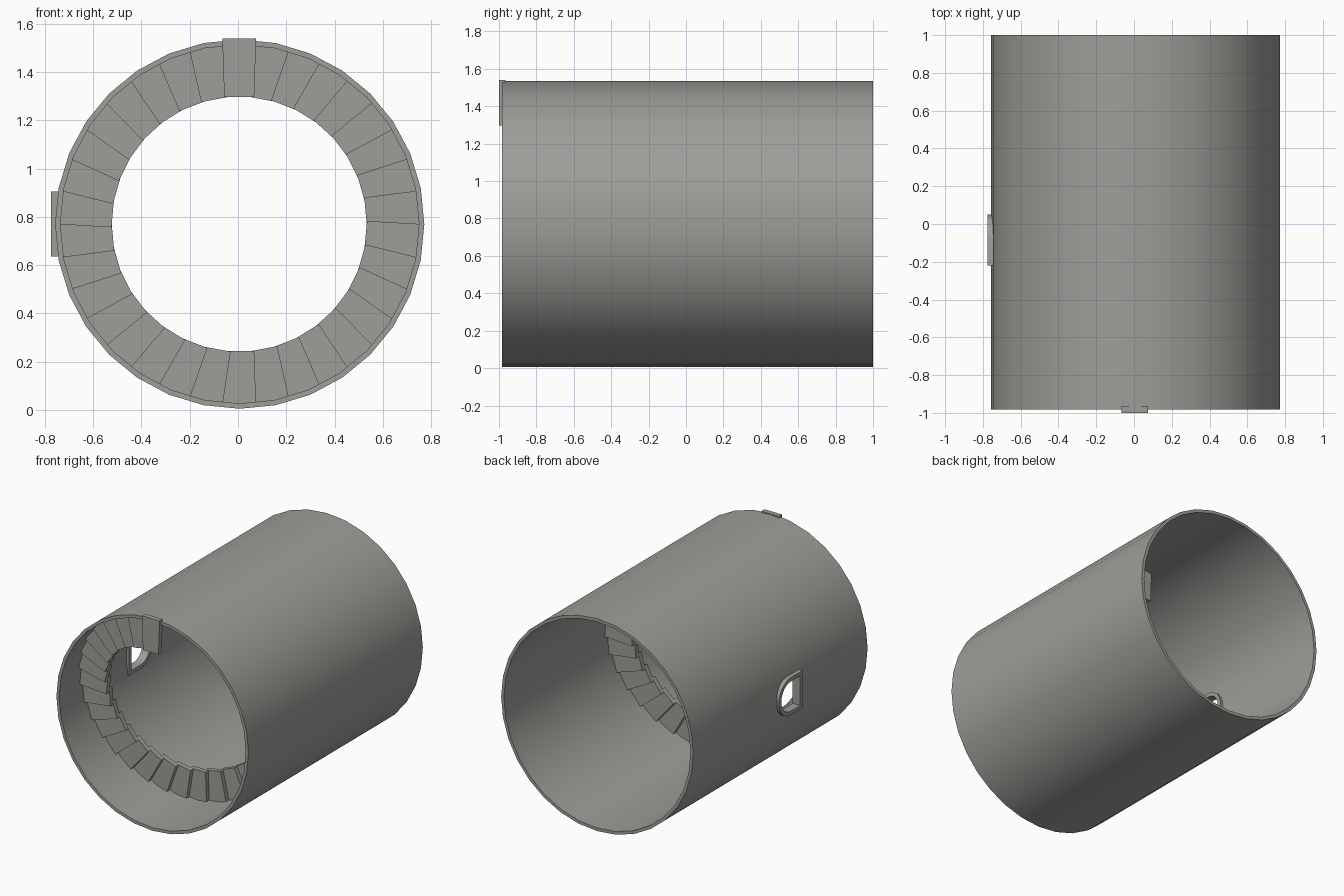
import bpy, bmesh, math
from mathutils import Matrix, Vector

if "Cube" in bpy.data.objects:
    bpy.data.objects.remove(bpy.data.objects["Cube"])

CX, CZ = 0.007, 0.77            # tower axis (runs along y)
R_OUT, R_IN = 0.765, 0.743
Y0, Y1 = -0.983, 1.0
SIDES = 32
STEPS_PER_TURN = 34
RISE = 1.07 / STEPS_PER_TURN

stone = bpy.data.materials.new("grey_stone")
stone.diffuse_color = (0.34, 0.345, 0.32, 1)
stone.use_nodes = True
stone.node_tree.nodes["Principled BSDF"].inputs["Base Color"].default_value = stone.diffuse_color


def finish(name, bm):
    bmesh.ops.recalc_face_normals(bm, faces=bm.faces[:])
    me = bpy.data.meshes.new(name)
    bm.to_mesh(me)
    bm.free()
    ob = bpy.data.objects.new(name, me)
    bpy.context.collection.objects.link(ob)
    me.materials.append(stone)
    return ob


def smooth(ob, deg=35):
    bpy.ops.object.select_all(action='DESELECT')
    ob.select_set(True)
    bpy.context.view_layer.objects.active = ob
    bpy.ops.object.shade_smooth_by_angle(angle=math.radians(deg))


def loft(bm, loops):
    """Join closed point loops of equal length, wrapping last to first."""
    rows = [[bm.verts.new(p) for p in loop] for loop in loops]
    n = len(rows[0])
    for a, b in zip(rows, rows[1:] + rows[:1]):
        for i in range(n):
            j = (i + 1) % n
            bm.faces.new((a[i], a[j], b[j], b[i]))


def prism(bm, outline, axis):
    """Extrude a flat outline along a vector and cap it."""
    f = bm.faces.new([bm.verts.new(p) for p in outline])
    res = bmesh.ops.extrude_face_region(bm, geom=[f], use_keep_orig=True)
    bmesh.ops.translate(bm, vec=axis,
                        verts=[v for v in res["geom"] if isinstance(v, bmesh.types.BMVert)])


def ring(r, y):
    return [(CX + r * math.sin(2 * math.pi * i / SIDES), y,
             CZ + r * math.cos(2 * math.pi * i / SIDES)) for i in range(SIDES)]


def arch(x, inset=0.0):
    """Window outline in the y-z plane: flat sill towards -y, round head towards +y."""
    r, yc, sill = 0.135 - inset, -0.085, -0.22 + inset
    pts = [(x, sill, CZ - r), (x, yc, CZ - r)]
    pts += [(x, yc + r * math.sin(a), CZ - r * math.cos(a))
            for a in (math.pi * k / 12 for k in range(1, 12))]
    return pts + [(x, yc, CZ + r), (x, sill, CZ + r)]


# tower wall: open hollow tube
bm = bmesh.new()
loft(bm, [ring(R_OUT, Y0), ring(R_OUT, Y1), ring(R_IN, Y1), ring(R_IN, Y0)])
wall = finish("tower_wall", bm)

# window opening cut through the wall
bm = bmesh.new()
prism(bm, arch(-0.9, 0.012), Vector((0.4, 0, 0)))
cutter = finish("window_cutter", bm)
cut = wall.modifiers.new("window", 'BOOLEAN')
cut.object, cut.operation, cut.solver = cutter, 'DIFFERENCE', 'EXACT'
bpy.context.view_layer.objects.active = wall
bpy.ops.object.modifier_apply(modifier=cut.name)
bpy.data.objects.remove(cutter, do_unlink=True)
smooth(wall)

# window frame
bm = bmesh.new()
loft(bm, [arch(-0.775), arch(-0.775, 0.028), arch(-0.715, 0.028), arch(-0.715)])
smooth(finish("window_frame", bm))

# spiral stair: wedge slabs winding around the inside of the wall
bm = bmesh.new()
for k in range(STEPS_PER_TURN + 1):
    r_out = 0.77 if k == 0 else 0.757
    turn = Matrix.Rotation(-2 * math.pi * k / STEPS_PER_TURN, 4, 'Y')
    move = Matrix.Translation((CX - 0.002, -1.0 + k * RISE, CZ))
    outline = [(-0.07, 0, r_out), (0.07, 0, r_out), (0.062, 0, 0.526), (-0.062, 0, 0.526)]
    prism(bm, [move @ turn @ Vector(p) for p in outline], Vector((0, 0.036, 0)))
finish("spiral_steps", bm)
